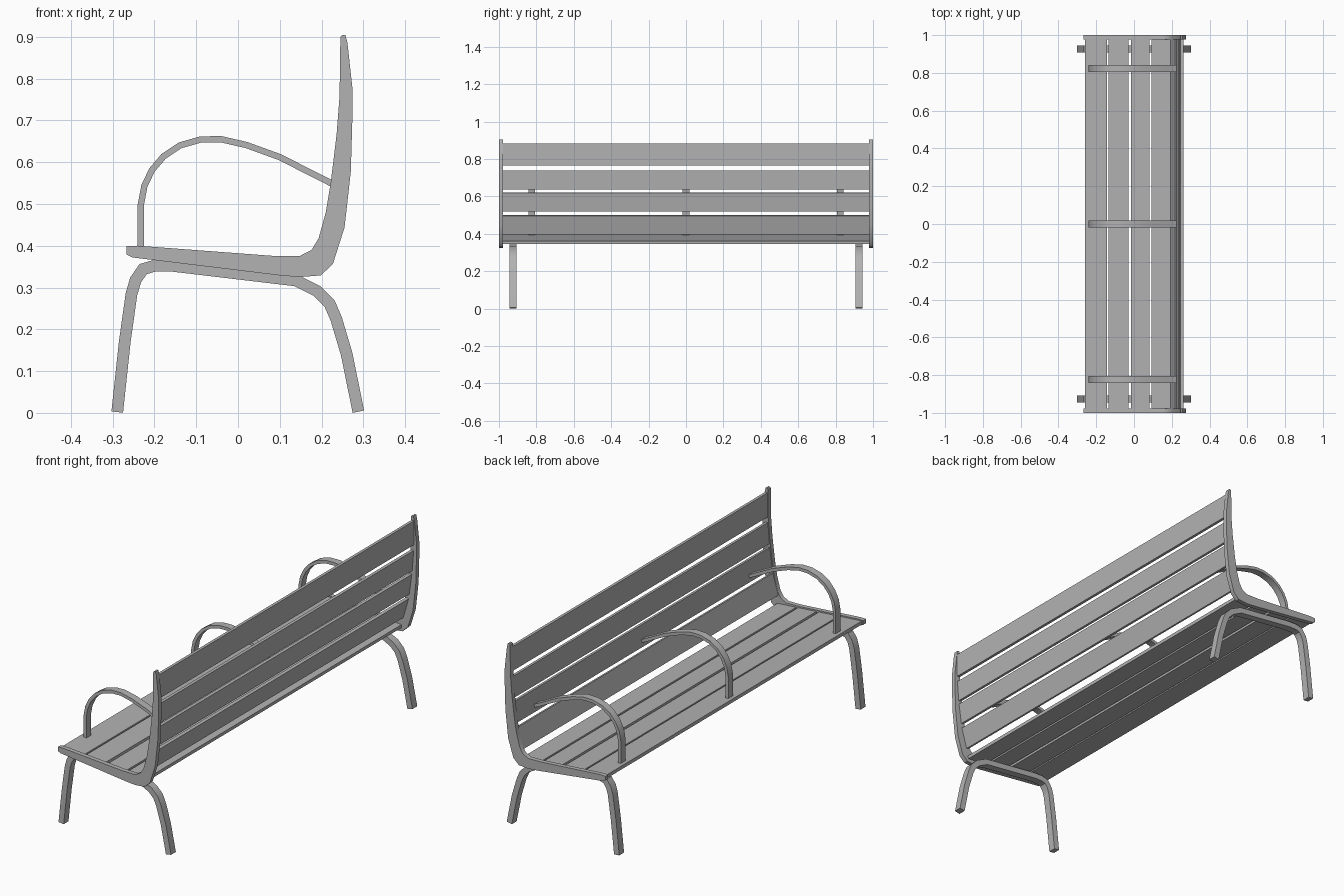
import bpy
import bmesh
from math import radians
from mathutils import Vector

if "Cube" in bpy.data.objects:
    bpy.data.objects.remove(bpy.data.objects["Cube"], do_unlink=True)

grey = bpy.data.materials.new("bench grey")
grey.use_nodes = True
grey.diffuse_color = (0.45, 0.45, 0.45, 1)
grey.node_tree.nodes["Principled BSDF"].inputs["Base Color"].default_value = grey.diffuse_color


def extrude_profile(name, outline, y, depth):
    """Solid from an x-z outline, centred on y."""
    bm = bmesh.new()
    front = [bm.verts.new((p[0], y - depth / 2, p[1])) for p in outline]
    back = [bm.verts.new((p[0], y + depth / 2, p[1])) for p in outline]
    bm.faces.new(front)
    bm.faces.new(back[::-1])
    n = len(outline)
    for i in range(n):
        j = (i + 1) % n
        bm.faces.new((front[i], back[i], back[j], front[j]))
    bmesh.ops.recalc_face_normals(bm, faces=bm.faces)
    mesh = bpy.data.meshes.new(name)
    bm.to_mesh(mesh)
    bm.free()
    mesh.materials.append(grey)
    obj = bpy.data.objects.new(name, mesh)
    bpy.context.collection.objects.link(obj)
    bpy.ops.object.select_all(action="DESELECT")
    obj.select_set(True)
    bpy.context.view_layer.objects.active = obj
    bpy.ops.object.shade_smooth_by_angle(angle=radians(32))
    return obj


def ribbon(path, width):
    """Outline of constant width around an x-z centre line."""
    pts = [Vector(p) for p in path]
    left, right = [], []
    for i, p in enumerate(pts):
        a = (p - pts[i - 1]).normalized() if i else None
        b = (pts[i + 1] - p).normalized() if i < len(pts) - 1 else None
        a, b = a or b, b or a
        t = (a + b).normalized()
        offset = Vector((-t.y, t.x)) * width / 2 / t.dot(a)
        left.append(p + offset)
        right.append(p - offset)
    return left + right[::-1]


# End frames: seat and back edge in one piece
frame = [(-.267, .399), (-.24, .4), (.08, .376), (.147, .375), (.176, .39), (.193, .418),
         (.21, .48), (.222, .552), (.236, .667), (.243, .758), (.245, .9), (.249, .904),
         (.257, .904), (.262, .885), (.274, .775), (.274, .715), (.27, .578), (.255, .444),
         (.227, .356), (.198, .329), (.147, .325), (.1, .329), (-.253, .372), (-.267, .379)]

# Bent legs, one hoop at each end
legs = [(-.289, .002), (-.271, .17), (-.255, .284), (-.245, .318), (-.227, .344), (-.2, .352),
        (-.157, .352), (.138, .317), (.19, .291), (.219, .262), (.235, .225), (.26, .141),
        (.288, .003)]
for side, s in (("left", 1), ("right", -1)):
    extrude_profile(side + "_end_frame", frame, s * .989, .022)
    extrude_profile(side + "_leg_hoop", ribbon(legs, .028), s * .926, .037)

# Armrests
arm = [(-.2325, .385), (-.2325, .498), (-.224, .543), (-.206, .581), (-.178, .614),
       (-.139, .64), (-.09, .654), (-.041, .655), (.02, .641), (.1, .612), (.228, .547)]
for name, y in (("left", .824), ("middle", 0), ("right", -.824)):
    extrude_profile(name + "_armrest", ribbon(arm, .015), y, .036)

# Seat slats follow the slope of the frame
for i, (x0, x1) in enumerate([(-.26, -.143), (-.135, -.03), (-.016, .082), (.092, .193)]):
    line = [(x, .386 - .078 * (x + .24)) for x in (x0, x1)]
    extrude_profile(f"seat_slat_{i + 1}", ribbon(line, .016), 0, 1.96)

# Back slats follow the curve of the frame
back = [((.196, .398), (.225, .498)), ((.228, .52), (.242, .62)),
        ((.244, .637), (.252, .738)), ((.253, .765), (.254, .882))]
for i, line in enumerate(back):
    extrude_profile(f"back_slat_{i + 1}", ribbon(line, .014), 0, 1.96)
